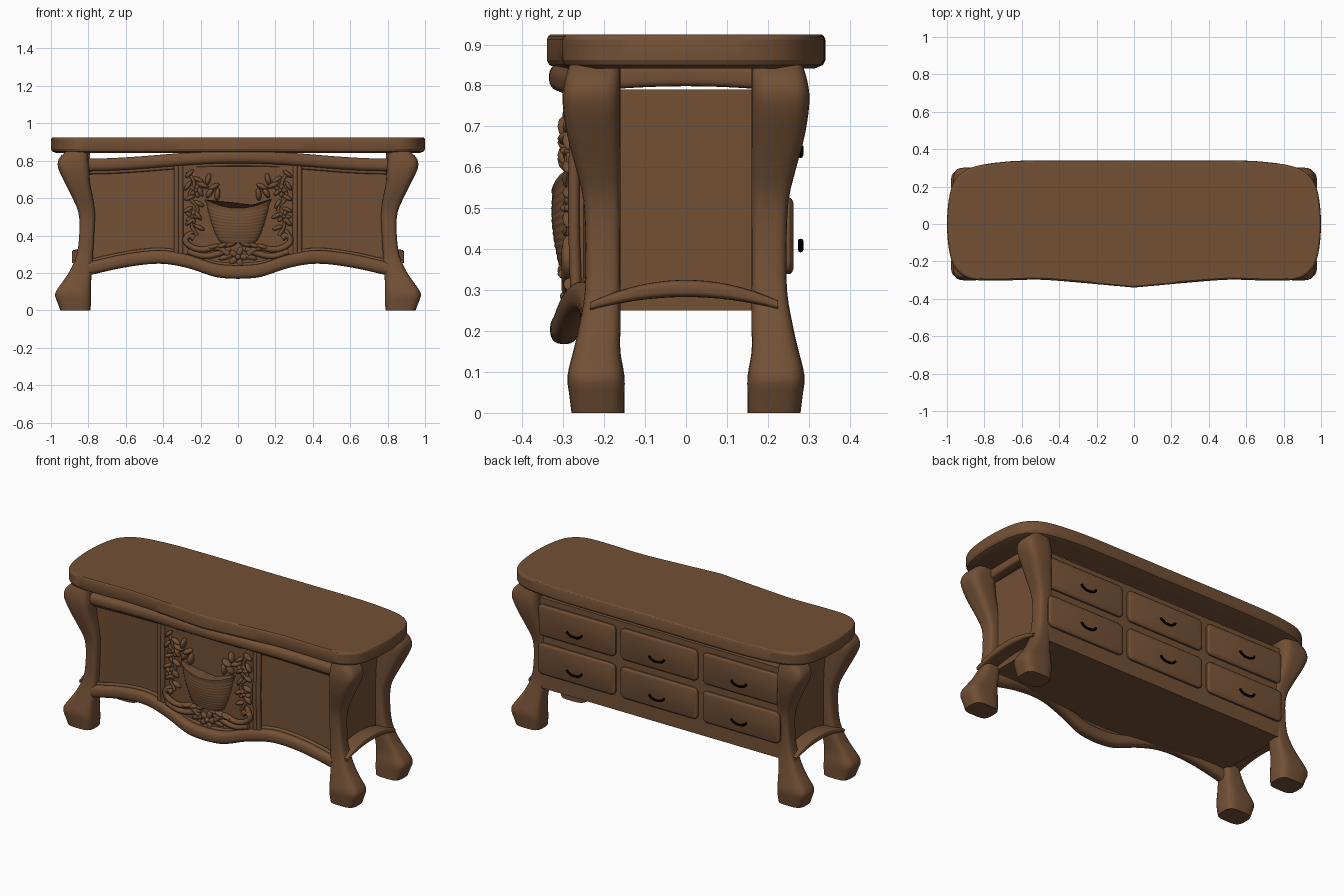
import bpy, bmesh, math, random
from mathutils import Matrix, Vector

if "Cube" in bpy.data.objects:
    bpy.data.objects.remove(bpy.data.objects["Cube"])
random.seed(4)


def material(name, col):
    m = bpy.data.materials.new(name)
    m.diffuse_color = (*col, 1)
    m.use_nodes = True
    m.node_tree.nodes["Principled BSDF"].inputs["Base Color"].default_value = m.diffuse_color
    return m


wood = material("brown_wood", (0.17, 0.080, 0.036))
black = material("black_metal", (0.0, 0.0, 0.0))


def finish(name, bm, mat=wood, angle=38):
    bmesh.ops.recalc_face_normals(bm, faces=bm.faces)
    me = bpy.data.meshes.new(name)
    bm.to_mesh(me)
    bm.free()
    me.shade_smooth()
    me.set_sharp_from_angle(angle=math.radians(angle))
    me.materials.append(mat)
    ob = bpy.data.objects.new(name, me)
    bpy.context.collection.objects.link(ob)
    return ob


def loft(name, rings, mat=wood, angle=38):
    """Skin closed rings of points and cap both ends."""
    bm = bmesh.new()
    vs = [[bm.verts.new(p) for p in r] for r in rings]
    n = len(vs[0])
    for a, b in zip(vs, vs[1:]):
        for i in range(n):
            j = (i + 1) % n
            bm.faces.new((a[i], a[j], b[j], b[i]))
    bm.faces.new(vs[0])
    bm.faces.new(vs[-1])
    return finish(name, bm, mat, angle)


def spline(pts, steps):
    """Catmull-Rom interpolation through tuples."""
    out = []
    for i in range(len(pts) - 1):
        p = [Vector(pts[max(0, min(len(pts) - 1, i + k))]) for k in (-1, 0, 1, 2)]
        for s in range(steps):
            t = s / steps
            out.append(0.5 * (2 * p[1] + (p[2] - p[0]) * t
                       + (2 * p[0] - 5 * p[1] + 4 * p[2] - p[3]) * t * t
                       + (3 * p[1] - p[0] - 3 * p[2] + p[3]) * t ** 3))
    return out + [Vector(pts[-1])]


def oval(hu, hv, power=2.0, n=24):
    """Superellipse cross-section."""
    res = []
    for i in range(n):
        a = 2 * math.pi * (i + 0.5) / n
        c, s = math.cos(a), math.sin(a)
        res.append((hu * math.copysign(abs(c) ** (2 / power), c),
                    hv * math.copysign(abs(s) ** (2 / power), s)))
    return res


def bow(x):
    """Forward bow of the front: 1 in the middle, 0 at the legs."""
    return (1 + math.cos(math.pi * x / .82)) / 2


def curve(name, paths, r, mat=wood, res=2):
    cu = bpy.data.curves.new(name, 'CURVE')
    cu.dimensions = '3D'
    cu.bevel_depth, cu.bevel_resolution, cu.use_fill_caps = r, res, True
    cu.resolution_u = 6
    for path in paths:
        sp = cu.splines.new('BEZIER')
        sp.bezier_points.add(len(path) - 1)
        for b, p in zip(sp.bezier_points, path):
            b.co = p
            b.handle_left_type = b.handle_right_type = 'AUTO'
    cu.materials.append(mat)
    ob = bpy.data.objects.new(name, cu)
    bpy.context.collection.objects.link(ob)


# table top: half outline mirrored, lofted with chamfered edges
half = spline([(0, -.34), (.25, -.317), (.5, -.298), (.7, -.302), (.86, -.297), (.945, -.25),
               (.985, -.16), (1, 0), (.985, .16), (.945, .25), (.86, .305), (.7, .332),
               (.5, .34), (0, .34)], 5)
outline = [(p.x, p.y) for p in half] + [(-p.x, p.y) for p in half[-2:0:-1]]
loft("table_top", [[(x * (1 - i), y * (1 - i / .34), z) for x, y in outline]
                   for z, i in ((.842, .025), (.85, .006), (.862, 0), (.912, 0), (.921, .004), (.925, .01))], angle=25)

# four curved legs: z, inner x, outer x, inner y, outer y
leg = spline([(0, .79, .95, .15, .28), (.04, .785, .965, .15, .285), (.09, .785, .978, .15, .29),
              (.15, .785, .94, .16, .276), (.21, .78, .90, .16, .262), (.30, .775, .862, .16, .247),
              (.42, .768, .848, .16, .246), (.52, .765, .853, .16, .251), (.60, .775, .885, .16, .270),
              (.68, .79, .925, .16, .291), (.76, .795, .962, .16, .302), (.81, .80, .958, .16, .297),
              (.85, .80, .92, .16, .285)], 3)
for sx, nx in ((-1, "left"), (1, "right")):
    for sy, ny in ((-1, "front"), (1, "back")):
        rings = []
        for z, x0, x1, y0, y1 in leg:
            rings.append([(sx * ((x0 + x1) / 2 + u), sy * ((y0 + y1) / 2 + v), z)
                          for u, v in oval((x1 - x0) / 2, (y1 - y0) / 2, 3.6)])
        loft(f"{ny}_{nx}_leg", rings)

# carcass with a raised, bowed centre panel
front = [(.80, -.205), (.55, -.222), (.325, -.25), (.32, -.272), (.16, -.28)]
plan = [(-.80, .245), (.80, .245)] + front + [(0, -.282)] + [(-x, y) for x, y in front[::-1]]
loft("carcass", [[(x, y, z) for x, y in plan] for z in (.25, .79)], angle=20)

# front rails that bow forward
top_rail, low_rail = [], []
low_path = spline([(0, .204), (.12, .214), (.27, .262), (.42, .285), (.6, .266), (.80, .222)], 6)
low_path = [Vector((-p.x, p.y)) for p in low_path[:0:-1]] + low_path
for x, z in low_path:
    y = -.224 - .074 * bow(x) ** 1.5
    low_rail.append([(x, y + u, z + v) for u, v in oval(.034, .036, 2.6)])
    top_rail.append([(x, y - .006 + u, .777 + .043 * bow(x) + v) for u, v in oval(.031, .034, 2.4)])
loft("front_bottom_rail", low_rail)
loft("front_top_rail", top_rail)
# thin beads above the bottom rail and below the top rail
curve("rail_beads", [[(x, -.218 - .064 * bow(x) ** 1.5, z + .038) for x, z in low_path[::3]],
                     [(i / 10, -.22 - .064 * bow(i / 10) ** 1.5, .738 + .043 * bow(i / 10))
                      for i in range(-8, 9)]], .011)

# side arches and side top rails
ys = [-.235 + .46 * i / 16 for i in range(17)]
for s, nm in ((-1, "left"), (1, "right")):
    loft(nm + "_side_arch", [[(s * .842 + u, y, .26 + .044 * (1 - (y / .235) ** 2) + v)
                              for u, v in oval(.046, .010 + .011 * (1 - (y / .235) ** 2), 4)] for y in ys])
    loft(nm + "_side_top_rail", [[(s * .82 + u, y * .8, .817 + .008 * (1 - (y / .235) ** 2) + v)
                                  for u, v in oval(.03, .027, 4)] for y in ys])

# drawers and handles on the back
handles = []
for col in (-1, 0, 1):
    for row, zc in enumerate((.4325, .663)):
        xc = col * .545
        rings = []
        for y, i in ((.24, 0), (.254, 0), (.259, .004), (.263, .014)):
            ring = []
            for cx, cz, a0 in ((1, 1, 0), (-1, 1, 90), (-1, -1, 180), (1, -1, 270)):
                for k in range(5):
                    a = math.radians(a0 + k * 22.5)
                    r = .03 - i
                    ring.append((xc + cx * .226 + r * math.cos(a), y, zc + cz * .0635 + r * math.sin(a)))
            rings.append(ring)
        loft(f"drawer_{col + 2}_{row + 1}", rings, angle=30)
        handles.append([(xc + dx, .28, zc - .033 + dz) for dx, dz in
                        ((-.05, .022), (-.042, .012), (-.022, .001), (0, -.001), (.022, .001), (.042, .012), (.05, .022))])
curve("drawer_handles", handles, .0065, black)

# reeded posts beside the carved panel
curve("panel_posts", [[(s * x, -.268, .27), (s * x, -.274, .5), (s * x, -.268, .79)]
                      for s in (-1, 1) for x in (.306, .329)], .014)

# carved basket with woven ridges and a dipped rim
rings = []
for i in range(49):
    t = i / 48
    w = .085 + .088 * t ** .6
    ridge = .0015 * math.cos(i * math.pi / 2)
    if i > 45:
        ridge = .006
    rings.append([(u, -.277 + v, .36 + .185 * t + .05 * t * (u / .18) ** 2)
                  for u, v in oval(w + ridge, .034 + .018 * math.sin(math.pi * min(1, t * .7)) + ridge / 2, 2.4, 28)])
loft("carved_basket", rings, angle=60)

# carved scrolls and vines
paths = []
for s in (-1, 1):
    paths.append([(s * x, -.288, z) for x, z in ((.05, .30), (.11, .335), (.19, .325), (.25, .34), (.28, .375),
                                                 (.26, .40), (.235, .385))])
    paths.append([(s * x, -.284, z) for x, z in ((.04, .33), (.10, .305), (.18, .29), (.27, .315))])
curve("carved_scrolls", paths, .016)
curve("carved_vines", [[(s * x, -.284, z) for x, z in ((.22, .40), (.25, .47), (.215, .54), (.26, .61), (.235, .68), (.27, .74))]
                       for s in (-1, 1)], .009)

# carved leaves, blossoms and fruit
bm = bmesh.new()


def blob(x, z, a, size, y=-.284):
    m = Matrix.Translation((x, y, z)) @ Matrix.Rotation(a, 4, 'Y') @ Matrix.Diagonal((*size, 1))
    bmesh.ops.create_uvsphere(bm, u_segments=12, v_segments=8, radius=1, matrix=m)


def flower(x, z, r):
    for k in range(5):
        a = k * 2 * math.pi / 5
        blob(x + r * math.cos(a), z + r * math.sin(a), -a, (r * .8, .014, r * .5))
    blob(x, z, 0, (r * .5, .024, r * .5))


for s in (-1, 1):
    for k in range(11):
        z = .41 + k * .032
        x = .235 + .028 * (-1) ** k + random.uniform(-.008, .008)
        blob(s * x, z, s * (-1) ** k * random.uniform(.3, 1.1), (.03, .018, .012))
    flower(s * .245, .50, .022)
    flower(s * .225, .64, .022)
    # sprays rising over the basket rim
    for x, z, a in ((.15, .63, 1.0), (.13, .66, .5), (.16, .70, 1.3), (.19, .67, -.4), (.11, .62, 1.5)):
        blob(s * x, z, s * a, (.034, .03, .015))
    for k in range(3):
        blob(s * (.04 + .09 * k / 2), .352 - .006 * k, s * .3, (.035, .03, .013))
flower(0, .285, .032)
for s in (-1, 1):
    blob(s * .065, .285, s * .3, (.04, .016, .014))
finish("carved_foliage", bm, angle=60)
